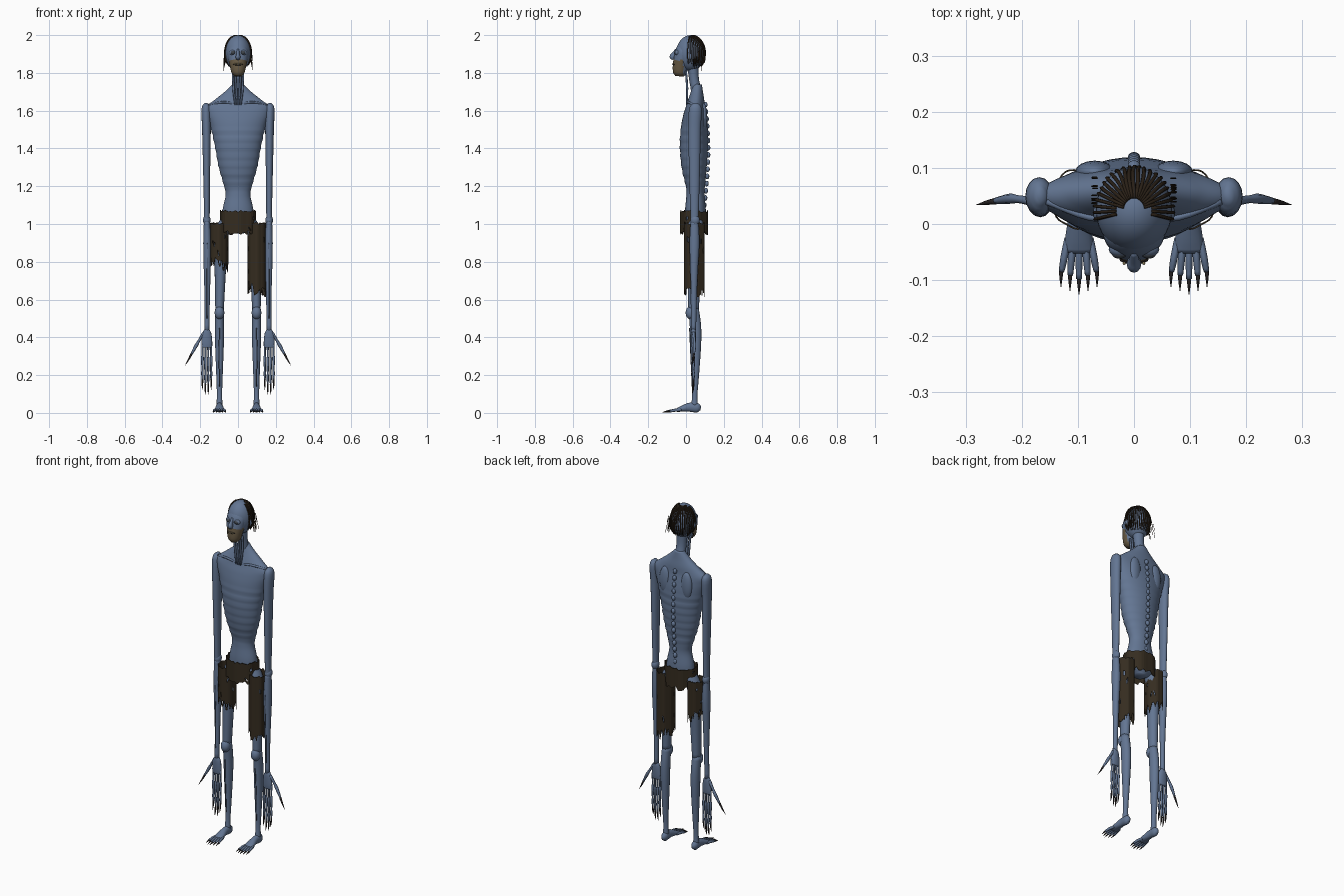
import bpy, bmesh, math, random
from mathutils import Vector

random.seed(4)
if "Cube" in bpy.data.objects:
    bpy.data.objects.remove(bpy.data.objects["Cube"])


def material(name, rgb):
    m = bpy.data.materials.new(name)
    m.use_nodes = True
    m.diffuse_color = (*rgb, 1)
    bsdf = m.node_tree.nodes["Principled BSDF"]
    bsdf.inputs["Base Color"].default_value = (*rgb, 1)
    bsdf.inputs["Roughness"].default_value = 0.8
    return m


SKIN = material("blue grey skin", (0.125, 0.18, 0.29))
VEIN = material("dark skin groove", (0.05, 0.07, 0.11))
CLOTH = material("ragged brown cloth", (0.035, 0.025, 0.014))
HAIR = material("dark hair", (0.022, 0.014, 0.008))
CLAW = material("claw", (0.025, 0.02, 0.02))
JAW = material("tan jaw", (0.14, 0.105, 0.06))
EYE = material("dull eye", (0.05, 0.06, 0.075))
TEETH = material("teeth", (0.3, 0.24, 0.12))


def finish(name, bm, mats, smooth=True, rule=None):
    bmesh.ops.recalc_face_normals(bm, faces=bm.faces)
    for f in bm.faces:
        f.smooth = smooth
        if rule and rule(f.calc_center_median()):
            f.material_index = 1
    me = bpy.data.meshes.new(name)
    bm.to_mesh(me)
    bm.free()
    for m in mats:
        me.materials.append(m)
    ob = bpy.data.objects.new(name, me)
    bpy.context.collection.objects.link(ob)
    return ob


def spline(rings, steps):
    """Smoothly interpolate ring tuples."""
    p = [Vector(r) for r in rings]
    p = [2 * p[0] - p[1]] + p + [2 * p[-1] - p[-2]]
    out = []
    for a, b, c, d in zip(p, p[1:], p[2:], p[3:]):
        for k in range(steps):
            t = k / steps
            out.append(b + (c - a) * t / 2 + (a - b * 2.5 + c * 2 - d / 2) * t * t
                       + (b * 1.5 - a / 2 - c * 1.5 + d / 2) * t ** 3)
    return out + [p[-2]]


def loft(name, rings, mats, sides=16, steps=4, rule=None, swell=None):
    """Tube through rings of (x, y, z, width radius, depth radius)."""
    rs = spline(rings, steps)
    pts = [Vector(r[:3]) for r in rs]
    whole = (pts[-1] - pts[0]).normalized()
    ref = Vector((0, 0, 1)) if abs(whole.y) > 0.7 else Vector((0, 1, 0))
    bm = bmesh.new()
    loops = []
    for i, r in enumerate(rs):
        t = pts[min(i + 1, len(pts) - 1)] - pts[max(i - 1, 0)]
        u = ref.cross(t).normalized()
        v = t.cross(u).normalized()
        g = swell(r[2]) if swell else 0
        rx, ry = max(r[3], 0.0005) + g, max(r[4], 0.0005) + g
        loops.append([bm.verts.new(pts[i] + u * rx * math.cos(a) + v * ry * math.sin(a))
                      for a in (math.tau * k / sides for k in range(sides))])
    for lo, hi in zip(loops, loops[1:]):
        for k in range(sides):
            n = (k + 1) % sides
            bm.faces.new((lo[k], lo[n], hi[n], hi[k]))
    bm.faces.new(loops[0])
    bm.faces.new(loops[-1])
    return finish(name, bm, mats, rule=rule)


def ball(name, loc, radii, mat, seg=16):
    bm = bmesh.new()
    bmesh.ops.create_uvsphere(bm, u_segments=seg, v_segments=seg // 2 + 2, radius=1)
    bmesh.ops.scale(bm, vec=radii, verts=bm.verts)
    bmesh.ops.translate(bm, vec=loc, verts=bm.verts)
    return finish(name, bm, [mat])


def cloth(name, cx, cy, rx, ry, top, hem, jag, holes, cols=40, rows=14):
    """Open ragged sleeve of fabric with torn holes."""
    bm = bmesh.new()
    grid = []
    for i in range(cols):
        a = math.tau * i / cols
        low = hem(a) + random.uniform(-jag, jag)
        high = top - random.random() * 0.012
        fold = 1 + 0.03 * math.sin(a * 7)
        grid.append([bm.verts.new((cx + rx * fold * math.cos(a), cy + ry * fold * math.sin(a),
                                   high + (low - high) * j / rows)) for j in range(rows + 1)])
    for i in range(cols):
        nxt = grid[(i + 1) % cols]
        for j in range(rows):
            if j < 2 or random.random() > holes:
                bm.faces.new((grid[i][j], grid[i][j + 1], nxt[j + 1], nxt[j]))
    ob = finish(name, bm, [CLOTH], smooth=False)
    ob.modifiers.new("thickness", "SOLIDIFY").thickness = 0.003


# Torso with faint ribs, spine and collarbones
def ribs(z):
    return 0.0018 * math.sin(z * 140) if 1.22 < z < 1.5 else 0


loft("torso", [(0, .05, .95, .03, .03), (0, .05, .99, .08, .052), (0, .05, 1.07, .082, .055),
               (0, .05, 1.15, .066, .048), (0, .05, 1.2, .073, .05), (0, .043, 1.3, .102, .066),
               (0, .042, 1.42, .124, .075), (0, .045, 1.52, .146, .07), (0, .047, 1.58, .164, .06),
               (0, .05, 1.62, .168, .05), (0, .055, 1.66, .12, .042), (0, .058, 1.7, .07, .032),
               (0, .06, 1.74, .028, .024)], [SKIN], sides=40, steps=8, swell=ribs)
for k in range(15):
    z = 1.1 + k * 0.038
    y = 0.098 + 0.02 * math.sin(math.pi * min(1, (z - 1.1) / 0.58))
    ball(f"vertebra_{k + 1}", (0, y, z), (.012, .011, .015), SKIN, 10)

# Neck and head
loft("neck", [(0, .062, 1.62, .04, .03), (0, .055, 1.7, .032, .028), (0, .042, 1.77, .028, .026),
              (0, .035, 1.86, .034, .032)], [SKIN])
ball("cranium", (0, .025, 1.905), (.068, .077, .095), SKIN, 32)
loft("face", [(0, -.035, 1.782, .018, .022), (0, -.033, 1.8, .034, .036), (0, -.028, 1.84, .044, .042),
              (0, -.018, 1.88, .053, .046), (0, -.01, 1.92, .054, .044), (0, 0, 1.96, .03, .03)],
     [SKIN, JAW], sides=28, rule=lambda c: c.z < 1.868 and c.y < -.015)
loft("nose", [(0, -.05, 1.925, .006, .006), (0, -.064, 1.9, .009, .012), (0, -.071, 1.885, .013, .016),
              (0, -.066, 1.872, .01, .008)], [SKIN], sides=12)
ball("mouth", (0, -.063, 1.845), (.026, .009, .007), CLAW)
for k in range(6):
    ball(f"tooth_{k + 1}", ((k - 2.5) * .007, -.07, 1.847), (.0028, .003, .005), TEETH, 8)

# Hair strands draped over the back of the skull
for k in range(25):
    az = math.radians(-12 + 204 * k / 24)
    edge = abs(k - 12) > 9
    path = []
    for j in range(8):
        e = math.radians((62 if edge else 74) - j * (14 if edge else 17))
        off = 1.015 + (0.06 * random.random() if j > 5 else 0)
        path.append((.068 * off * math.cos(e) * math.cos(az + .04 * math.sin(j + k)),
                     .025 + .077 * off * math.cos(e) * math.sin(az), 1.905 + .095 * off * math.sin(e),
                     .0055 if edge else .0035, .003))
    path[-1] = (*path[-1][:3], .0008, .0008)
    loft(f"hair_strand_{k + 1}", path, [HAIR], sides=6, steps=2)
for k in range(26):
    az = math.radians(random.choice((0, 180)) + random.uniform(-12, 12))
    x, y = .074 * math.cos(az), .035 + .05 * random.random()
    z = random.uniform(1.83, 1.9)
    loft(f"hair_wisp_{k + 1}", [(x * .9, y, z + .03, .0015, .0015), (x, y, z, .0015, .0015),
                                (x * 1.03, y, z - .02, .0006, .0006)], [HAIR], sides=4, steps=2)

for s, side in ((1, "left"), (-1, "right")):
    def limb(name, rings, mats, **kw):
        return loft(f"{side}_{name}", [(s * r[0], *r[1:]) for r in rings], mats, **kw)

    def knob(name, loc, radii, mat, seg=16):
        return ball(f"{side}_{name}", (s * loc[0], *loc[1:]), radii, mat, seg)

    # Eyes, neck cords, collarbone and shoulder blade
    knob("eye_socket", (.026, -.045, 1.907), (.019, .014, .015), SKIN)
    knob("eye", (.026, -.053, 1.907), (.013, .009, .010), EYE)
    knob("ear", (.066, .02, 1.89), (.007, .014, .02), SKIN)
    for k, x in enumerate((.008, .022)):
        limb(f"neck_cord_{k + 1}", [(x + .006, .0, 1.81, .005, .005), (x + .002, .006, 1.72, .006, .006),
                                    (x * .7, .004, 1.63, .004, .004)], [SKIN], sides=8)
    limb("collarbone", [(.015, .01, 1.635, .006, .006), (.08, .012, 1.645, .006, .006),
                        (.155, .04, 1.63, .006, .006)], [SKIN], sides=8)
    knob("shoulder_blade", (.07, .093, 1.56), (.035, .02, .08), SKIN)

    # Arm
    limb("upper_arm", [(.166, .05, 1.64, .008, .012), (.169, .05, 1.61, .024, .033),
                       (.167, .045, 1.5, .023, .033), (.166, .045, 1.3, .019, .029),
                       (.165, .045, 1.12, .016, .024), (.165, .045, 1.0, .015, .02)], [SKIN])
    knob("elbow", (.165, .048, 1.02), (.02, .025, .028), SKIN)
    limb("forearm", [(.165, .045, 1.03, .015, .02), (.163, .045, .9, .021, .026),
                     (.163, .043, .75, .018, .02), (.163, .042, .6, .014, .015),
                     (.165, .04, .42, .013, .013)], [SKIN])
    limb("forearm_groove", [(.163, .021, .9, .002, .003), (.163, .024, .75, .003, .002),
                            (.164, .028, .5, .002, .002)], [VEIN], sides=6)

    # Hand with long clawed fingers and a splayed thumb
    limb("palm", [(.165, .04, .445, .012, .012), (.165, .04, .42, .024, .014),
                  (.165, .04, .37, .029, .012), (.165, .04, .345, .025, .009)], [SKIN])
    for k in range(4):
        x = .142 + k * .0155
        tip = .085 + .025 * abs(k - 1.5)
        z = [.37 + (tip + .045 - .37) * t for t in (0, .3, .4, .7, .78, 1)]
        limb(f"finger_{k + 1}", [(x, .04, h, r, r) for h, r in
                                 zip(z, (.006, .005, .0075, .005, .0065, .004))], [SKIN], sides=8)
        limb(f"finger_claw_{k + 1}", [(x, .04, tip + .055, .005, .005), (x, .037, tip + .025, .004, .004),
                                      (x, .032, tip, .0005, .0005)], [CLAW], sides=8)
    limb("thumb", [(.18, .04, .425, .009, .009), (.205, .044, .385, .007, .007),
                   (.222, .045, .355, .009, .009), (.25, .041, .305, .005, .005)], [SKIN], sides=8)
    limb("thumb_claw", [(.246, .041, .312, .006, .006), (.263, .038, .28, .004, .004),
                        (.281, .034, .25, .0005, .0005)], [CLAW], sides=8)

    # Leg
    limb("thigh", [(.06, .05, 1.02, .03, .04), (.088, .048, .95, .037, .042), (.093, .045, .8, .032, .036),
                   (.095, .042, .68, .027, .032), (.098, .04, .53, .022, .028)], [SKIN])
    knob("knee", (.098, .025, .53), (.026, .027, .035), SKIN)
    limb("shin", [(.098, .04, .55, .023, .028), (.098, .05, .46, .024, .03), (.098, .052, .36, .023, .028),
                  (.098, .05, .2, .017, .019), (.098, .047, .1, .014, .014), (.098, .045, .035, .016, .018)],
         [SKIN])
    limb("shin_groove", [(.098, .019, .45, .002, .003), (.1, .024, .32, .003, .002),
                         (.098, .032, .14, .002, .002)], [VEIN], sides=6)

    # Foot with spread clawed toes
    limb("foot", [(.098, .078, .024, .008, .01), (.098, .06, .027, .018, .025), (.098, .02, .03, .018, .024),
                  (.098, -.02, .022, .024, .016), (.098, -.05, .014, .026, .009)], [SKIN])
    for k in range(5):
        d = k - 2
        x, spread, end = .098 + d * .010, d * .0055, -.098 + .007 * abs(d)
        limb(f"toe_{k + 1}", [(x, -.025, .016, .006, .008), (x + spread * .6, -.06, .014, .0065, .008),
                              (x + spread, end, .008, .005, .006)], [SKIN], sides=8)
        limb(f"toe_claw_{k + 1}", [(x + spread, end + .008, .01, .0045, .005),
                                   (x + spread * 1.1, end - .01, .007, .003, .004),
                                   (x + spread * 1.1, end - .028, .002, .0005, .0005)], [CLAW], sides=6)

# Torn trousers: waist wrap and two uneven legs
cloth("trouser_waist", 0, .045, .094, .074, 1.075, lambda a: .965 - .012 * abs(math.sin(a)), .012, .012)
cloth("trouser_left_leg", .1, .045, .048, .054, 1.01, lambda a: .645 - .02 * math.cos(a), .035, .03)
cloth("trouser_right_leg", -.1, .045, .048, .054, 1.01, lambda a: .79 - .02 * math.cos(a), .035, .05)
